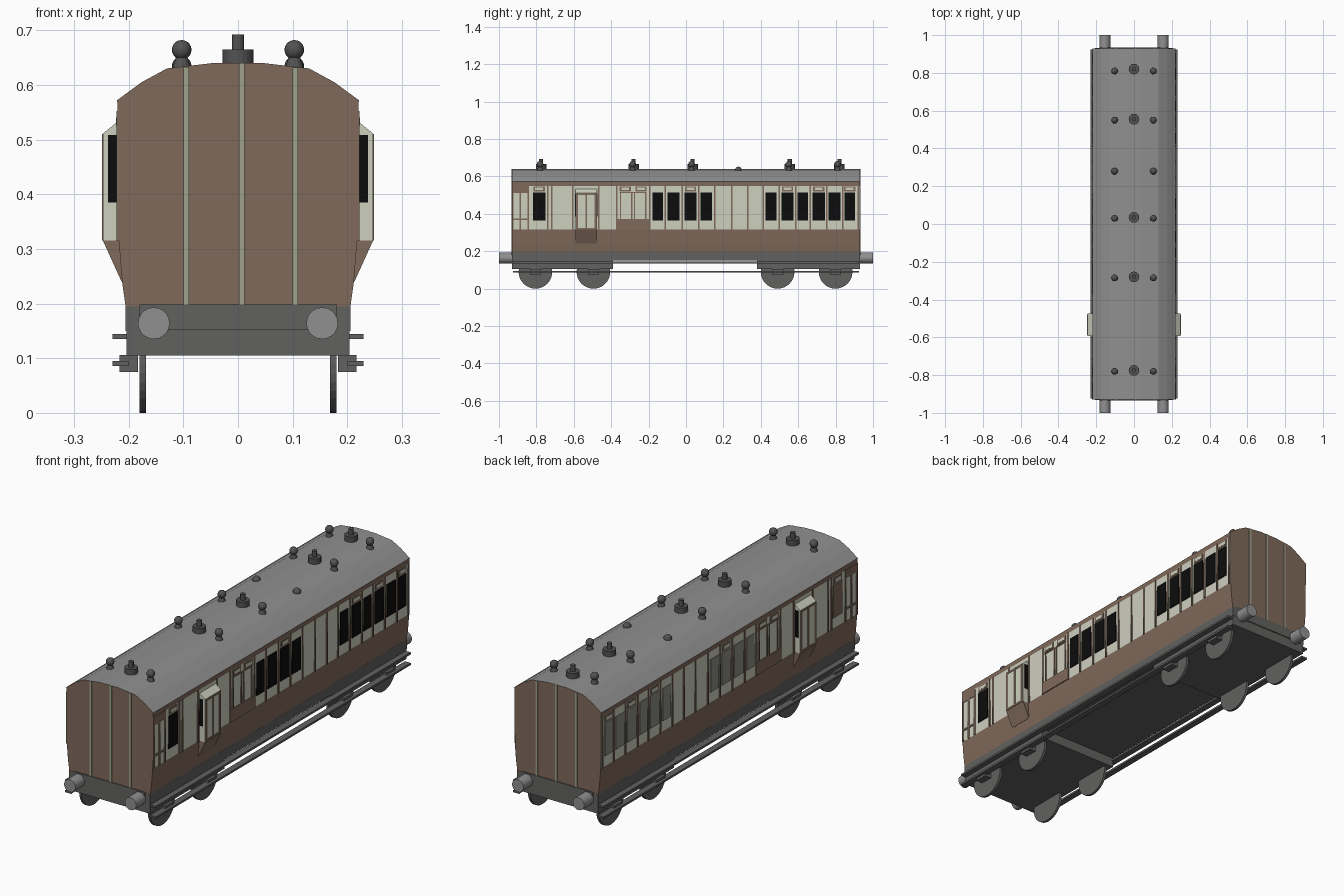
import bpy, bmesh, math
from mathutils import Matrix, Vector

if "Cube" in bpy.data.objects:
    bpy.data.objects.remove(bpy.data.objects["Cube"])


def material(name, r, g, b):
    lin = lambda c: ((c / 255 + 0.055) / 1.055) ** 2.4 if c > 10 else c / 255 / 12.92
    m = bpy.data.materials.new(name)
    m.diffuse_color = (lin(r), lin(g), lin(b), 1)
    m.use_nodes = True
    m.node_tree.nodes["Principled BSDF"].inputs["Base Color"].default_value = m.diffuse_color
    return m


BROWN = material("brown paint", 128, 106, 91)
CREAM = material("cream paint", 206, 208, 191)
ROOF = material("roof grey", 144, 144, 144)
CHASSIS = material("chassis grey", 97, 97, 96)
BLACK = material("black window", 12, 12, 13)
CLOUDED = material("clouded window", 140, 141, 134)
LAMP = material("dark fittings", 82, 82, 82)
STRIPE = material("end stripe", 160, 162, 140)


def finish(name, bm, mats, rule=None):
    bmesh.ops.recalc_face_normals(bm, faces=bm.faces)
    bm.normal_update()
    if rule:
        for f in bm.faces:
            f.material_index = rule(f.calc_center_median(), f.normal)
    me = bpy.data.meshes.new(name)
    bm.to_mesh(me)
    bm.free()
    for m in mats:
        me.materials.append(m)
    ob = bpy.data.objects.new(name, me)
    bpy.context.collection.objects.link(ob)
    return ob


def boxes(name, items, mat):
    """items: (x0, x1, y0, y1, z0, z1)"""
    bm = bmesh.new()
    for x0, x1, y0, y1, z0, z1 in items:
        mid = Vector((x0 + x1, y0 + y1, z0 + z1)) / 2
        size = Matrix.Diagonal((abs(x1 - x0), abs(y1 - y0), abs(z1 - z0), 1))
        bmesh.ops.create_cube(bm, size=1, matrix=Matrix.Translation(mid) @ size)
    return finish(name, bm, [mat])


def extrude(name, profile, y0, y1, mats, rule=None):
    """Extrude an (x, z) outline along y."""
    bm = bmesh.new()
    f = bm.faces.new([bm.verts.new((x, y0, z)) for x, z in profile])
    r = bmesh.ops.extrude_face_region(bm, geom=[f])
    verts = [v for v in r["geom"] if isinstance(v, bmesh.types.BMVert)]
    bmesh.ops.translate(bm, verts=verts, vec=(0, y1 - y0, 0))
    return finish(name, bm, mats, rule)


def add_cyl(bm, loc, r1, r2, depth, axis="Z", seg=20):
    rot = {"X": Matrix.Rotation(math.pi / 2, 4, "Y"),
           "Y": Matrix.Rotation(math.pi / 2, 4, "X"), "Z": Matrix()}[axis]
    bmesh.ops.create_cone(bm, cap_ends=True, segments=seg, radius1=r1, radius2=r2,
                          depth=depth, matrix=Matrix.Translation(loc) @ rot)


# Body shell with tumblehome sides and arched roof
half = [(0.205, 0.19), (0.212, 0.24), (0.218, 0.315), (0.22, 0.55), (0.221, 0.572),
        (0.176, 0.605), (0.13, 0.63), (0.045, 0.64)]
profile = half + [(-x, z) for x, z in reversed(half)]


def body_rule(c, n):
    if abs(n.y) > 0.5:
        return 0
    if c.z > 0.572:
        return 2
    return 1 if 0.315 < c.z < 0.55 else 0


extrude("body", profile, -0.93, 0.93, [BROWN, CREAM, ROOF], body_rule)

# Stripes on both ends
boxes("end_stripes", [(x - 0.005, x + 0.005, s * 0.929, s * 0.933, 0.187, z)
                      for s in (-1, 1)
                      for x, z in ((-0.095, 0.633), (0.007, 0.64), (0.105, 0.632))], STRIPE)

# Chassis and bogie frames
boxes("chassis", [(-0.206, 0.206, -0.931, 0.931, 0.15, 0.195),
                  (-0.18, 0.18, -0.934, 0.934, 0.152, 0.198)], CHASSIS)
boxes("bogie_frames", [(-0.204, 0.204, -0.93, -0.39, 0.105, 0.15),
                       (-0.204, 0.204, 0.38, 0.93, 0.105, 0.15)], CHASSIS)

# Wheels, axle boxes, footboards
axles = (-0.805, -0.495, 0.49, 0.8)
bm = bmesh.new()
for s in (-1, 1):
    for y in axles:
        add_cyl(bm, (s * 0.174, y, 0.09), 0.09, 0.09, 0.012, "X", 32)
finish("wheels", bm, [CHASSIS])
boxes("axle_boxes", [(s * 0.183, s * 0.217, y - 0.03, y + 0.03, 0.075, 0.106)
                     for s in (-1, 1) for y in axles], CHASSIS)
boxes("footboards", [(s * 0.2, s * 0.23, -0.925, 0.925, z, z + 0.009)
                     for s in (-1, 1) for z in (0.086, 0.135)], CHASSIS)

# Buffers
bm = bmesh.new()
for x in (-0.154, 0.154):
    for s in (-1, 1):
        add_cyl(bm, (x, s * 0.962, 0.164), 0.029, 0.029, 0.076, "Y")
finish("buffers", bm, [ROOF])

# Roof ventilators and lamps
bm = bmesh.new()
for y in (0.82, 0.555, 0.035, -0.28, -0.775):
    add_cyl(bm, (0, y, 0.651), 0.028, 0.028, 0.028)
    add_cyl(bm, (0, y, 0.678), 0.011, 0.011, 0.028)
finish("roof_ventilators", bm, [LAMP])
bm = bmesh.new()
for y in (0.81, 0.55, 0.28, 0.03, -0.285, -0.78):
    for x in (-0.103, 0.103):
        low = y == 0.28
        bmesh.ops.create_uvsphere(bm, u_segments=16, v_segments=10, radius=0.018,
                                  matrix=Matrix.Translation((x, y, 0.634 if low else 0.664)))
        if not low:
            add_cyl(bm, (x, y, 0.64), 0.018, 0.01, 0.025, seg=12)
lamps = finish("roof_lamps", bm, [LAMP])
for p in lamps.data.polygons:
    p.use_smooth = len(p.vertices) <= 4 and p.area < 0.0001

# Side details: (y0, y1) spans and strip centres shared by both sides
windows = [(-0.18, -0.124), (-0.1, -0.035), (-0.008, 0.056), (0.077, 0.138),
           (0.425, 0.485), (0.511, 0.575), (0.596, 0.652), (0.677, 0.742),
           (0.763, 0.827), (0.848, 0.903)]
strips = [-0.925, -0.885, -0.843, -0.74, -0.717, -0.605, -0.467, -0.37, -0.195, -0.112,
          -0.021, 0.067, 0.155, 0.245, 0.33, 0.412, 0.498, 0.586, 0.664, 0.752, 0.838, 0.921]
door_vents = [-0.785, -0.325, -0.24, 0.024, 0.543, 0.71, 0.875]

for side, s in (("right", 1), ("left", -1)):
    xi, xo = s * 0.214, s * 0.2225
    # Window panes
    boxes(side + "_windows", [(xi, xo, a, b, 0.364, 0.514) for a, b in windows],
          BLACK if s > 0 else CLOUDED)
    boxes(side + "_guard_door_window", [(xi, xo, -0.818, -0.752, 0.364, 0.514)],
          BLACK if s > 0 else BROWN)
    # Brown beading, rails, lavatory panel
    bead = [(xi, xo, y - 0.004, y + 0.004, 0.314, 0.552) for y in strips]
    bead += [(xi, xo, -0.925, -0.843, 0.367, 0.375), (xi, xo, -0.925, -0.843, 0.512, 0.55),
             (xi, xo, -0.37, -0.195, 0.314, 0.372)]
    bead += [(xi, xo, y - 0.003, y + 0.003, 0.37, 0.515) for y in (-0.35, -0.29, -0.275, -0.215)]
    bead += [(xi, xo, -0.355, -0.21, 0.511, 0.517)]
    bead += [(xi, xo, y - 0.03, y + 0.03, 0.519, 0.547) for y in door_vents]
    boxes(side + "_beading", bead, BROWN)
    boxes(side + "_door_vents", [(xi, s * 0.2235, y - 0.021, y + 0.021, 0.526, 0.54)
                                 for y in door_vents], CREAM)
    # Guard's lookout bulging from the side
    extrude(side + "_lookout_base", [(s * 0.205, 0.24), (s * 0.213, 0.24), (s * 0.247, 0.315),
                                     (s * 0.205, 0.315)], -0.592, -0.475, [BROWN])
    extrude(side + "_lookout", [(s * 0.205, 0.315), (s * 0.247, 0.315), (s * 0.247, 0.511),
                                (s * 0.22, 0.533), (s * 0.205, 0.533)], -0.592, -0.475, [CREAM])
    boxes(side + "_lookout_windows", [(s * 0.219, s * 0.238, y - 0.002, y + 0.002, 0.385, 0.508)
                                      for y in (-0.592, -0.475)], BLACK)
    fx = (s * 0.245, s * 0.249)
    boxes(side + "_lookout_beading",
          [(*fx, y - 0.005, y + 0.005, 0.315, 0.51) for y in (-0.583, -0.5335, -0.484)]
          + [(*fx, -0.588, -0.479, 0.5, 0.508), (*fx, -0.588, -0.479, 0.315, 0.325)], BROWN)
